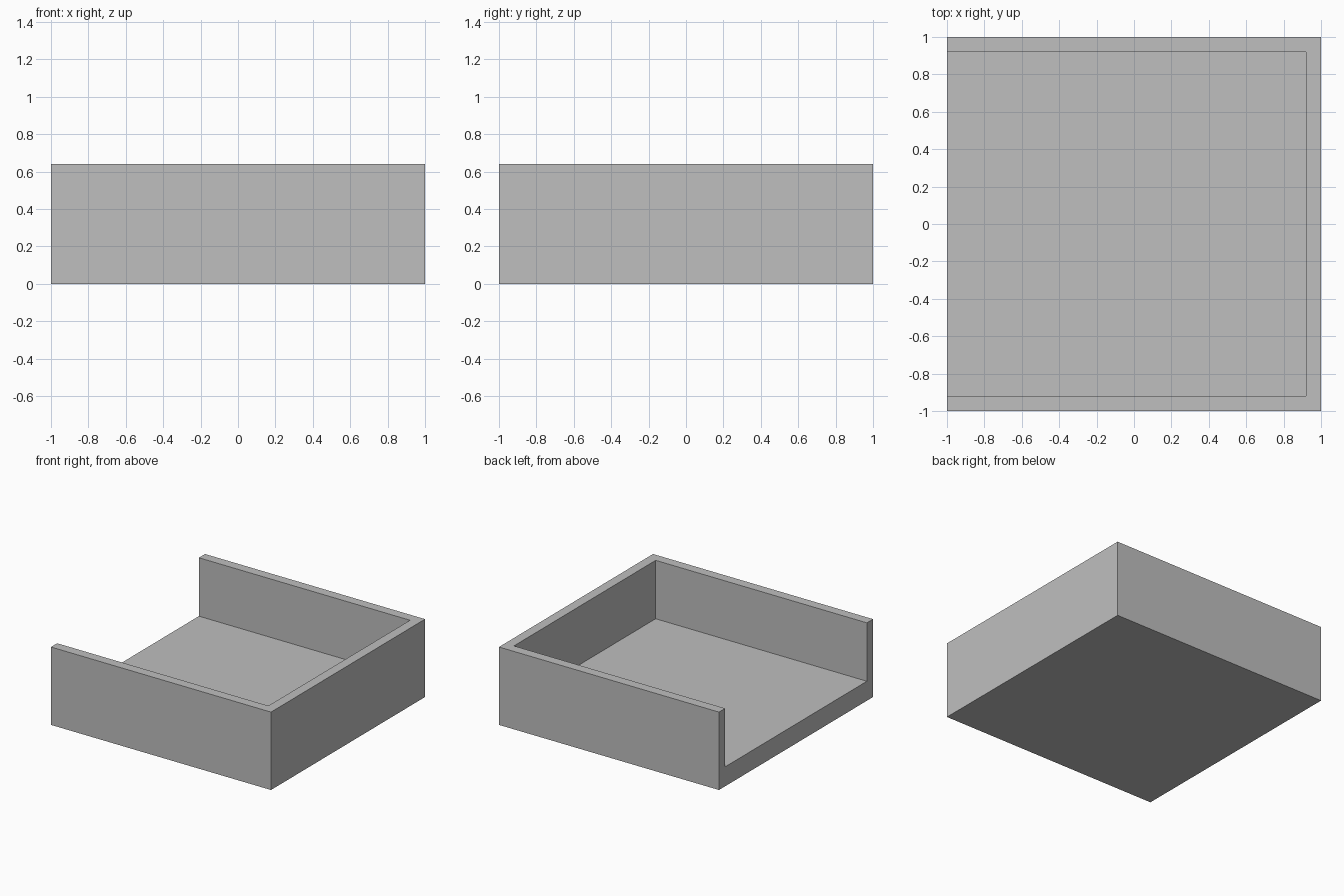
import bpy

default = bpy.data.objects.get("Cube")
if default:
    bpy.data.objects.remove(default, do_unlink=True)

HEIGHT, WALL, FLOOR = 0.64, 0.08, 0.16

grey = bpy.data.materials.new("plain_grey")
grey.use_nodes = True
colour = (0.52, 0.52, 0.52, 1)
grey.diffuse_color = colour
grey.node_tree.nodes["Principled BSDF"].inputs["Base Color"].default_value = colour


def box(name, low, high):
    """Axis-aligned box between two corners."""
    centre = [(a + b) / 2 for a, b in zip(low, high)]
    bpy.ops.mesh.primitive_cube_add(size=1, location=centre)
    ob = bpy.context.object
    ob.name = name
    ob.scale = [b - a for a, b in zip(low, high)]
    bpy.ops.object.transform_apply(location=True, rotation=False, scale=True)
    ob.data.materials.append(grey)
    return ob


# Square block, hollowed from above and open on the -x side
tray = box("open_sided_tray", (-1, -1, 0), (1, 1, HEIGHT))
inner = 1 - WALL
hollow = box("hollow_cutter", (-1.5, -inner, FLOOR), (inner, inner, 1))
hollow.hide_render = True

cut = tray.modifiers.new("hollow", "BOOLEAN")
cut.operation = "DIFFERENCE"
cut.solver = "EXACT"
cut.object = hollow

# Bake the cut and discard the cutter
bpy.ops.object.select_all(action="DESELECT")
tray.select_set(True)
bpy.context.view_layer.objects.active = tray
bpy.ops.object.modifier_apply(modifier=cut.name)
bpy.data.objects.remove(hollow, do_unlink=True)
